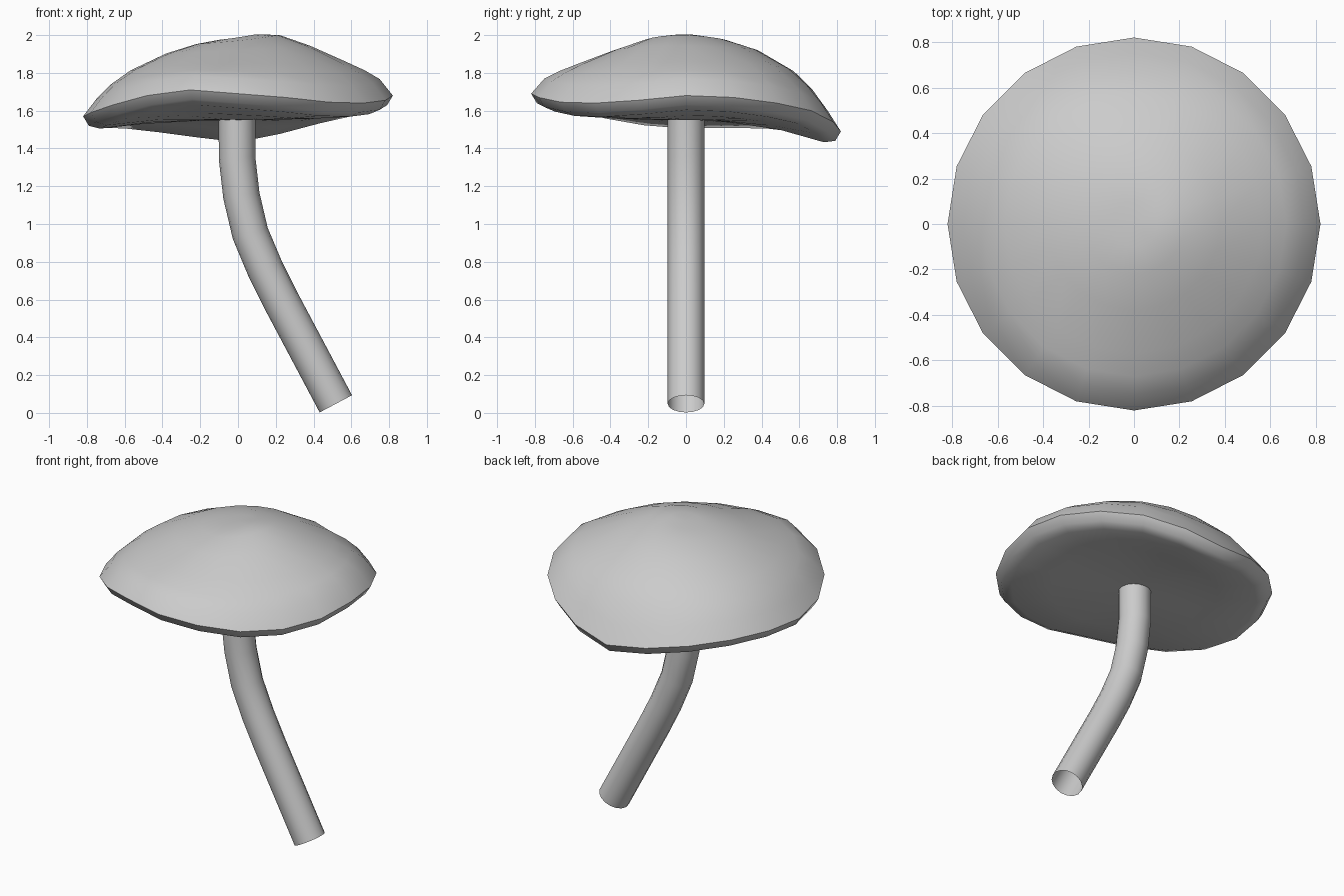
import bpy, bmesh
from math import sin, cos, pi, exp, radians
from mathutils import Vector

if "Cube" in bpy.data.objects:
    bpy.data.objects.remove(bpy.data.objects["Cube"])


def make_object(name, bm):
    bmesh.ops.recalc_face_normals(bm, faces=bm.faces[:])
    mesh = bpy.data.meshes.new(name)
    bm.to_mesh(mesh)
    bm.free()
    ob = bpy.data.objects.new(name, mesh)
    bpy.context.collection.objects.link(ob)
    bpy.ops.object.select_all(action='DESELECT')
    ob.select_set(True)
    bpy.context.view_layer.objects.active = ob
    bpy.ops.object.shade_smooth_by_angle(angle=radians(50))
    return ob


def bridge(bm, rings):
    for a, b in zip(rings, rings[1:]):
        n = len(a)
        for i in range(n):
            j = (i + 1) % n
            bm.faces.new((a[i], a[j], b[j], b[i]))


# Cap: a 20-sided dome whose wavy rim height fades out towards the crown
RIM = [1.68, 1.67, 1.64, 1.60, 1.54, 1.49, 1.52, 1.55, 1.57, 1.575,
       1.57, 1.59, 1.63, 1.68, 1.71, 1.69, 1.67, 1.645, 1.64, 1.655]
# radius, mean height, share of the rim waviness, top side flag
PROFILE = [(0.10, 1.98, 0, 1), (0.22, 1.967, 0, 1), (0.38, 1.92, 0, 1),
           (0.57, 1.835, 0.2, 1), (0.67, 1.775, 0.5, 1),
           (0.75, 1.71, 0.85, 1), (0.82, 1.62, 1, 0),
           (0.79, 1.57, 1, 0), (0.73, 1.55, 0.9, 0),
           (0.5, 1.55, 0.4, 0), (0.2, 1.55, 0.05, 0)]


def crown(x, y):
    # off-centre swelling near the top
    return (0.02 * exp(-((x - 0.18) ** 2 + (y + 0.03) ** 2) / 0.04)
            + 0.08 * x * exp(-(x * x + y * y) / 0.25))


bm = bmesh.new()
rings = []
for r, z, w, top in PROFILE:
    ring = []
    for i, rim in enumerate(RIM):
        a = 2 * pi * i / len(RIM)
        x, y = r * cos(a), r * sin(a)
        ring.append(bm.verts.new((x, y, z + w * (rim - 1.62) + top * crown(x, y))))
    rings.append(ring)
bridge(bm, rings)
for ring, z in ((rings[0], 1.985), (rings[-1], 1.55)):
    tip = bm.verts.new((0, 0, z))
    for i in range(len(ring)):
        bm.faces.new((tip, ring[i], ring[(i + 1) % len(ring)]))
make_object("mushroom_cap", bm)

# Stem: an open tube bent towards +x at the foot
PATH = [Vector((x, 0, z)) for x, z in
        ((-0.005, 1.57), (-0.005, 1.35), (0.018, 1.15), (0.065, 0.95),
         (0.145, 0.76), (0.23, 0.59), (0.518, 0.048))]
bm = bmesh.new()
rings = []
for k, p in enumerate(PATH):
    t = (PATH[min(k + 1, len(PATH) - 1)] - PATH[max(k - 1, 0)]).normalized()
    side = Vector((-t.z, 0, t.x))
    rings.append([bm.verts.new(p + 0.097 * (cos(a) * side + sin(a) * Vector((0, 1, 0))))
                  for a in (2 * pi * i / 16 for i in range(16))])
bridge(bm, rings)
make_object("mushroom_stem", bm)
